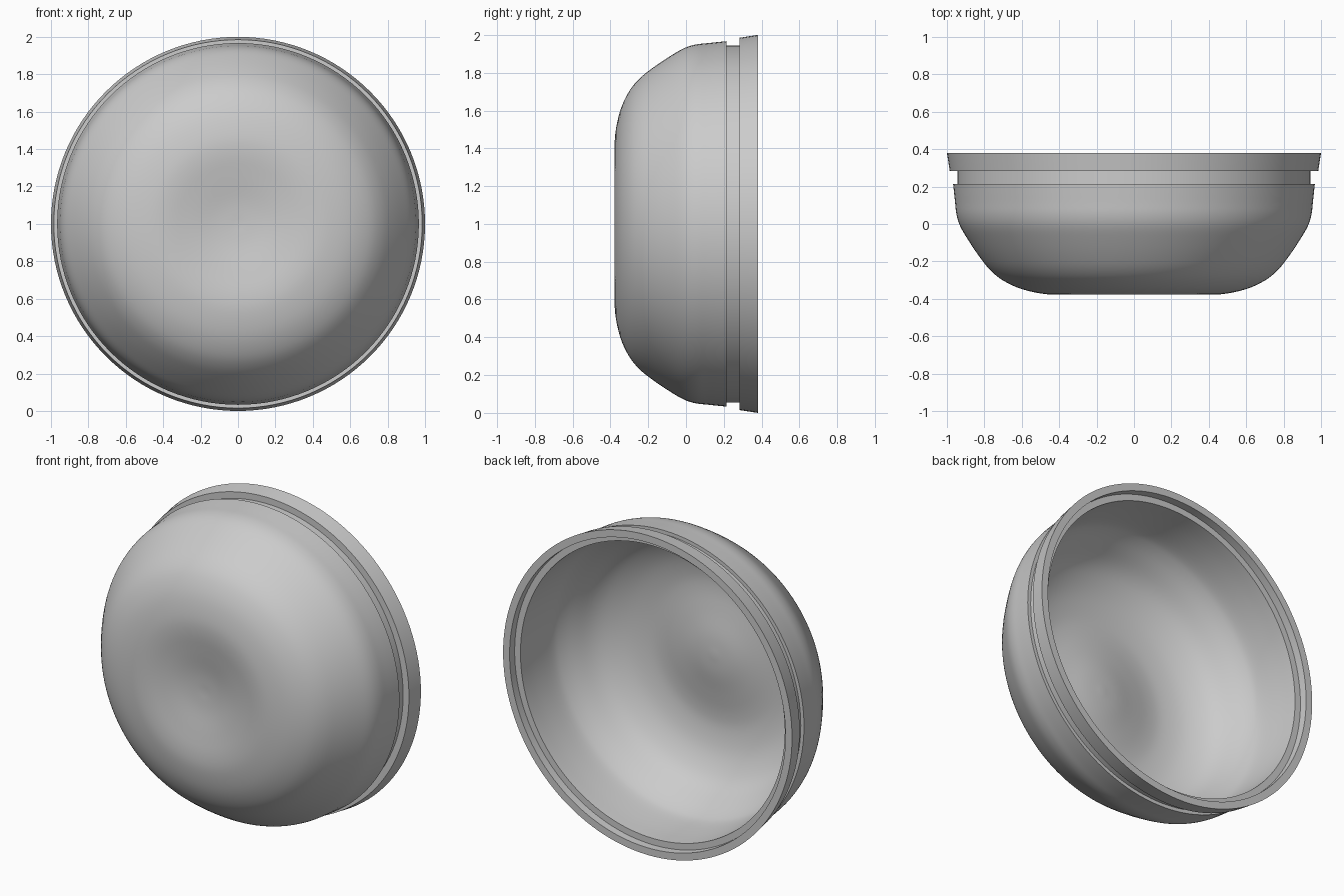
import bpy
import bmesh
import math
from mathutils import Vector, Matrix

cube = bpy.data.objects.get("Cube")
if cube:
    bpy.data.objects.remove(cube, do_unlink=True)

SEGMENTS = 128


def smooth_curve(points, steps=4):
    """Catmull-Rom curve through (radius, depth) points."""
    p = [Vector(q) for q in points]
    p = [2 * p[0] - p[1]] + p + [2 * p[-1] - p[-2]]
    out = []
    for a, b, c, d in zip(p, p[1:], p[2:], p[3:]):
        for i in range(steps):
            t = i / steps
            out.append(0.5 * (2 * b + (c - a) * t
                              + (2 * a - 5 * b + 4 * c - d) * t ** 2
                              + (3 * b - a - 3 * c + d) * t ** 3))
    return out + [p[-2]]


# Outer skin: dished centre, rounded shoulder, nearly straight wall
outer = smooth_curve([
    (0, -0.33), (0.12, -0.338), (0.26, -0.36), (0.38, -0.376), (0.48, -0.374),
    (0.6, -0.348), (0.7, -0.302), (0.77, -0.245), (0.83, -0.17), (0.89, -0.08),
    (0.93, -0.01), (0.949, 0.05), (0.957, 0.12), (0.967, 0.215)])

# Groove, flared rim and the recessed ledge at the mouth
rim = [Vector(q) for q in [
    (0.945, 0.215), (0.945, 0.283), (0.985, 0.283), (1, 0.38),
    (0.955, 0.38), (0.955, 0.33)]]

# Inner skin follows the outer one at wall thickness
inner = smooth_curve([
    (0.915, 0.33), (0.91, 0.2), (0.897, 0.06), (0.875, -0.01), (0.83, -0.09),
    (0.77, -0.18), (0.7, -0.24), (0.6, -0.29), (0.48, -0.318), (0.38, -0.32),
    (0.26, -0.305), (0.12, -0.283), (0, -0.275)])

# Lathe the profile around the front-to-back axis
bm = bmesh.new()
verts = [bm.verts.new((q.x, q.y, 0)) for q in outer + rim + inner]
edges = [bm.edges.new(pair) for pair in zip(verts, verts[1:])]
bmesh.ops.spin(bm, geom=verts + edges, cent=(0, 0, 0), axis=(0, 1, 0),
               angle=math.tau, steps=SEGMENTS, use_merge=False)
bmesh.ops.remove_doubles(bm, verts=bm.verts[:], dist=0.0001)
bmesh.ops.recalc_face_normals(bm, faces=bm.faces[:])
bmesh.ops.transform(bm, matrix=Matrix.Translation((0, 0, 1)), verts=bm.verts[:])

mesh = bpy.data.meshes.new("round_shell")
bm.to_mesh(mesh)
bm.free()
shell = bpy.data.objects.new("round_shell", mesh)
bpy.context.collection.objects.link(shell)

# Plain grey material
grey = bpy.data.materials.new("light_grey")
grey.use_nodes = True
colour = (0.6, 0.6, 0.6, 1)
grey.diffuse_color = colour
for node in grey.node_tree.nodes:
    if node.type == 'BSDF_PRINCIPLED':
        node.inputs["Base Color"].default_value = colour
mesh.materials.append(grey)

# Smooth surface with crisp rim edges
bpy.ops.object.select_all(action='DESELECT')
shell.select_set(True)
bpy.context.view_layer.objects.active = shell
bpy.ops.object.shade_smooth_by_angle(angle=math.radians(35))
